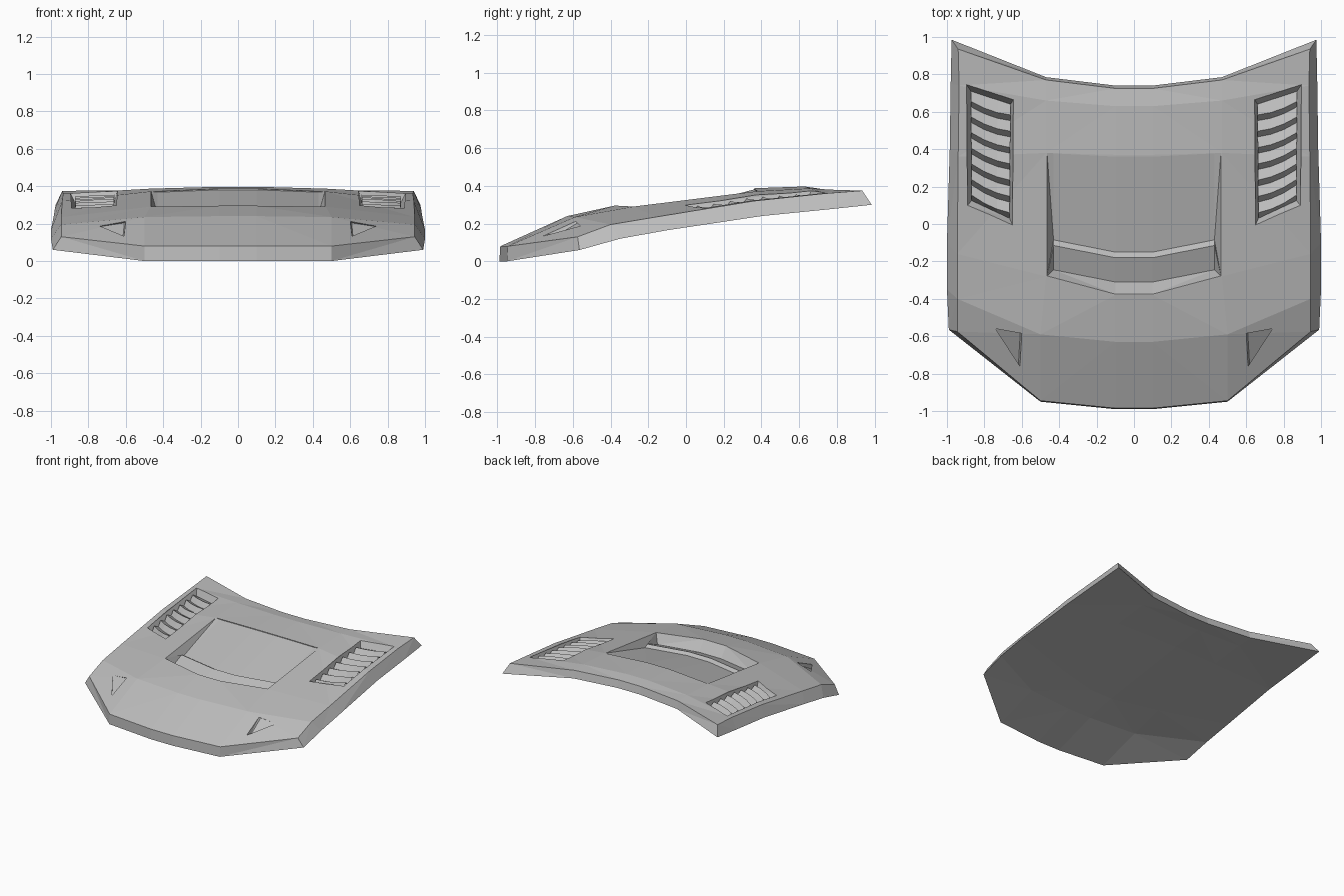
import bpy, bmesh
from mathutils import Vector
from mathutils.bvhtree import BVHTree

default = bpy.data.objects.get("Cube")
if default:
    bpy.data.objects.remove(default, do_unlink=True)

paint = bpy.data.materials.new("grey_paint")
paint.use_nodes = True
GREY = (0.5, 0.5, 0.5, 1)
paint.diffuse_color = GREY
for node in paint.node_tree.nodes:
    if node.type == 'BSDF_PRINCIPLED':
        node.inputs["Base Color"].default_value = GREY


def finish(bm, name, closed=True):
    """Turn a bmesh into a painted object."""
    if closed:
        bmesh.ops.recalc_face_normals(bm, faces=bm.faces)
    mesh = bpy.data.meshes.new(name)
    bm.to_mesh(mesh)
    bm.free()
    mesh.materials.append(paint)
    obj = bpy.data.objects.new(name, mesh)
    bpy.context.scene.collection.objects.link(obj)
    return obj


def add_points(bm, points):
    return [bm.verts.new(p) for p in points]


def bridge(bm, a, b, loop=True):
    """Quads between two equal rows of vertices."""
    n = len(a)
    for i in range(n if loop else n - 1):
        j = (i + 1) % n
        bm.faces.new((a[i], a[j], b[j], b[i]))


# Hood shell: each station holds centre (y, z), shoulder (y, z), rim, skirt, thickness
STATIONS = [
    ((-.985, .08), (-.945, .08), (.945, -.575, .13), (.99, -.565, .06), .08),
    ((-.63, .24), (-.59, .235), (.945, -.4, .195), (1, -.35, .12), .12),
    ((-.38, .295), (-.28, .29), (.945, -.16, .235), (1, -.1, .165), .12),
    ((.37, .388), (.38, .372), (.94, .36, .32), (.985, .4, .24), .1),
    ((.63, .397), (.66, .387), (.935, .74, .36), (.98, .75, .275), .08),
    ((.725, .383), (.77, .38), (.94, .935, .375), (.975, .985, .3), .06),
]


def mirrored(half):
    """Right-hand points followed by their mirror images, running across x."""
    return [(-x, y, z) for x, y, z in reversed(half)] + half


hood = bmesh.new()
rings = []
for i, (mid, shoulder, rim, skirt, thick) in enumerate(STATIONS):
    last = len(STATIONS) - 1
    push = {0: -.005, last: .015}.get(i, 0)
    sx = .5 if i < 2 else .47
    top = [(.1, *mid), (sx, *shoulder), rim]
    under = [(.1, mid[0] + push, mid[1] - thick),
             (sx, shoulder[0] + push, shoulder[1] - thick), skirt]
    rings.append(add_points(hood, mirrored(top) + mirrored(under)[::-1]))
for a, b in zip(rings, rings[1:]):
    bridge(hood, a, b)
for ring in (rings[0], rings[-1]):
    half = len(ring) // 2
    bridge(hood, ring[:half], ring[half:][::-1], loop=False)
bmesh.ops.triangulate(hood, faces=hood.faces)
bmesh.ops.recalc_face_normals(hood, faces=hood.faces)
surface = BVHTree.FromBMesh(hood)
hood_panel = finish(hood, "hood_panel")


def height(x, y):
    return surface.ray_cast(Vector((x, y, 1)), Vector((0, 0, -1)))[0].z


def carve(cutter):
    """Subtract a cutter from the hood and drop it."""
    cutter.hide_render = True
    mod = hood_panel.modifiers.new("cut", 'BOOLEAN')
    mod.operation = 'DIFFERENCE'
    mod.solver = 'EXACT'
    mod.object = cutter
    bpy.context.view_layer.objects.active = hood_panel
    bpy.ops.object.modifier_apply(modifier=mod.name)
    bpy.data.objects.remove(cutter, do_unlink=True)


def pocket(outline, floor):
    """Cutter that starts above the surface outline and tapers to a floor."""
    bm = bmesh.new()
    sky = add_points(bm, [(x, y, .5) for x, y in outline])
    edge = add_points(bm, [(x, y, height(x, y)) for x, y in outline])
    base = add_points(bm, floor)
    bridge(bm, sky, edge)
    bridge(bm, edge, base)
    bm.faces.new(sky)
    bm.faces.new(base)
    bmesh.ops.triangulate(bm, faces=bm.faces)
    carve(finish(bm, "pocket_cutter"))


# Central extractor recess: front lip, rising floor, slot step, sloping panel
def recess_ring(x_low, x_top, shift, rear):
    lip, rear_y = -.375 + shift * 1.5, rear
    section = [(-.31 + shift, .215), (-.18 + shift, .268), (-.15 + shift, .25)]
    return ([(x_top, lip, .5), (x_top, lip, height(x_top, lip))]
            + [(x_low, y, z) for y, z in section]
            + [(x_low, rear_y, height(x_low, rear_y) - .006),
               (x_top, rear_y, height(x_top, rear_y)), (x_top, rear_y, .5)])


recess = bmesh.new()
inner = recess_ring(.1, .1, 0, .36)
outer = recess_ring(.43, .465, .065, .38)
flip = lambda ring: [(-x, y, z) for x, y, z in ring]
loops = [add_points(recess, r) for r in (flip(outer), flip(inner), inner, outer)]
for a, b in zip(loops, loops[1:]):
    bridge(recess, a, b)
for end in (loops[0], loops[-1]):
    recess.faces.new((end[0], end[1], end[6], end[7]))
    recess.faces.new(end[1:7])
bmesh.ops.triangulate(recess, faces=recess.faces)
carve(finish(recess, "recess_cutter"))

# Side vents with louvres, and small notches near the front corners
VENT = [(.645, .665), (.895, .745), (.89, .1), (.65, -.005)]
VENT_FLOOR = [(.66, .64), (.872, .71), (.868, .125), (.665, .03)]
NOTCH = [(.6, -.585), (.74, -.56), (.61, -.76)]
SLATS = 7
for side, label in ((1, "left"), (-1, "right")):
    pocket([(side * x, y) for x, y in VENT],
           [(side * x, y, height(side * x, y) - .05) for x, y in VENT_FLOOR])
    drops = (.008, .004, .035)
    pocket([(side * x, y) for x, y in NOTCH],
           [(side * (x + .008), y + .01, height(side * x, y) - d)
            for (x, y), d in zip(NOTCH, drops)])

    # Saw-tooth louvres: steep front faces, shallow rear faces, bowed in the middle
    bm = bmesh.new()
    rear_in, rear_out, front_out, front_in = [Vector(p) for p in VENT_FLOOR]
    rows = []
    for k in range(2 * SLATS + 1):
        v = (k // 2 + (.35 if k % 2 else 0)) / SLATS
        near, far = front_in.lerp(rear_in, v), front_out.lerp(rear_out, v)
        drop = .01 if k % 2 else .046
        row = []
        for u in (0, .33, .67, 1):
            p = near.lerp(far, u)
            bow = -.012 if 0 < u < 1 and 0 < v < 1 else 0
            row.append((side * p.x, p.y + bow, height(side * p.x, p.y) - drop))
        rows.append(add_points(bm, row if side > 0 else row[::-1]))
    for a, b in zip(rows, rows[1:]):
        bridge(bm, a, b, loop=False)
    finish(bm, label + "_vent_louvres", closed=False)
